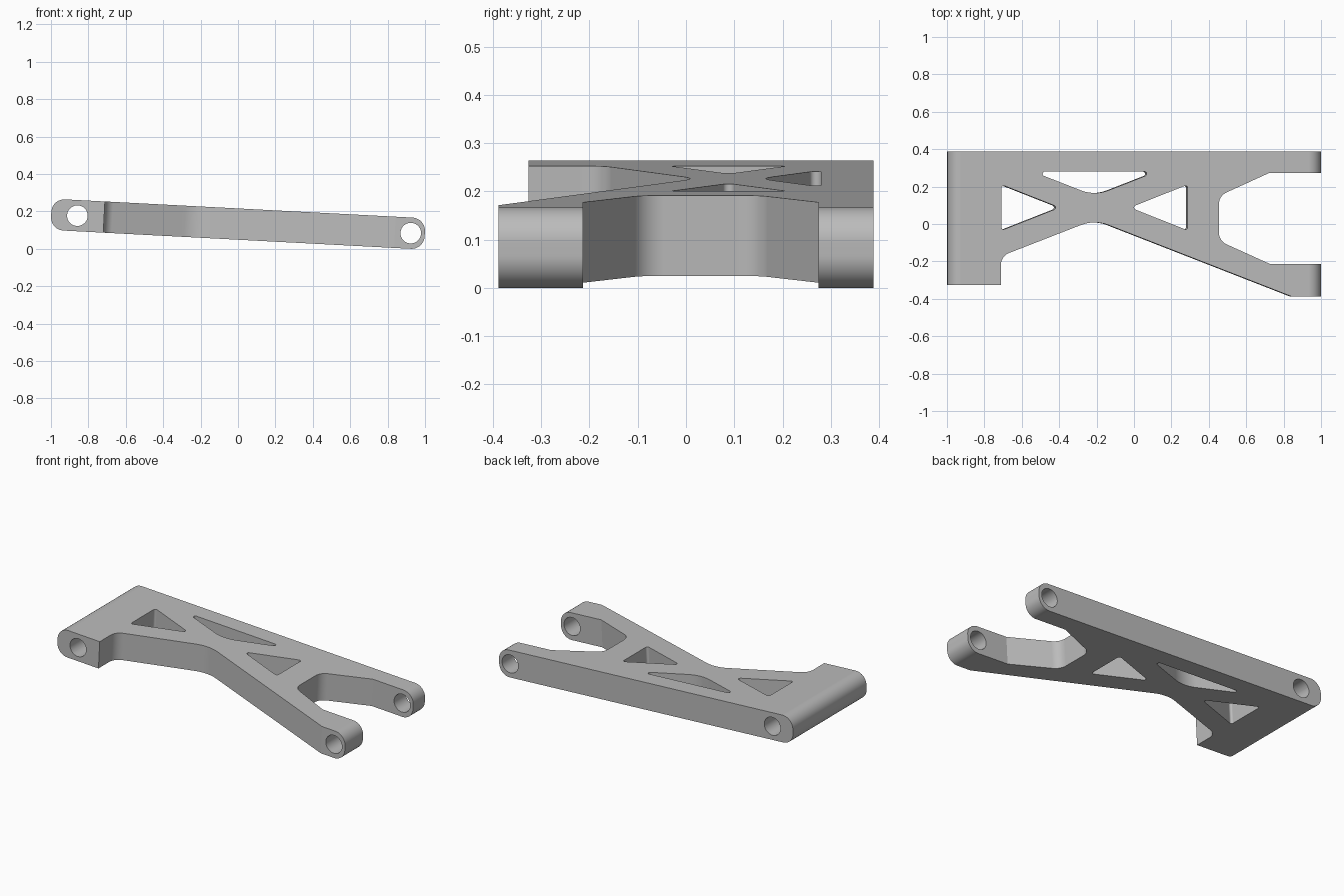
import bpy, bmesh
from math import radians, cos, sin, tan, pi, ceil
from mathutils import Vector, Matrix

old = bpy.data.objects.get("Cube")
if old:
    bpy.data.objects.remove(old, do_unlink=True)

grey = bpy.data.materials.new("plain grey")
grey.use_nodes = True
grey.diffuse_color = (0.5, 0.5, 0.5, 1)
grey.node_tree.nodes["Principled BSDF"].inputs["Base Color"].default_value = (0.5, 0.5, 0.5, 1)

THICK = 0.167
TILT = radians(3)


def fillet(corners):
    """Round each (x, y, radius) corner of a closed outline."""
    out = []
    for i, (x, y, r) in enumerate(corners):
        p = Vector((x, y))
        a = (Vector(corners[i - 1][:2]) - p).normalized()
        b = (Vector(corners[(i + 1) % len(corners)][:2]) - p).normalized()
        if r == 0:
            out.append(p)
            continue
        half = a.angle(b) / 2
        centre = p + (a + b).normalized() * r / sin(half)
        start = p + a * r / tan(half) - centre
        turn = start.angle_signed(p + b * r / tan(half) - centre)
        steps = ceil(abs(turn) / radians(7))
        for k in range(steps + 1):
            out.append(centre + Matrix.Rotation(-turn * k / steps, 2) @ start)
    return out


def prism(name, points, lo, hi, along_y=False):
    """Extrude an outline along z, or along y when it is a side profile."""
    bm = bmesh.new()
    place = (lambda p, d: (p[0], d, p[1])) if along_y else (lambda p, d: (p[0], p[1], d))
    rings = [[bm.verts.new(place(p, d)) for p in points] for d in (lo, hi)]
    for ring in rings:
        bm.faces.new(ring)
    for i in range(len(points)):
        bm.faces.new((rings[0][i - 1], rings[0][i], rings[1][i], rings[1][i - 1]))
    bmesh.ops.recalc_face_normals(bm, faces=bm.faces)
    mesh = bpy.data.meshes.new(name)
    bm.to_mesh(mesh)
    bm.free()
    mesh.materials.append(grey)
    obj = bpy.data.objects.new(name, mesh)
    bpy.context.collection.objects.link(obj)
    return obj


def cut(target, tool, operation="DIFFERENCE"):
    mod = target.modifiers.new("cut", "BOOLEAN")
    mod.operation, mod.solver, mod.object = operation, "EXACT", tool
    bpy.context.view_layer.objects.active = target
    bpy.ops.object.modifier_apply(modifier=mod.name)
    bpy.data.objects.remove(tool, do_unlink=True)


# Plan of the arm: wide bar on the left, waist, fork on the right
plan = fillet([
    (-1.1, 0.388, 0), (1.1, 0.388, 0), (1.1, 0.274, 0), (0.722, 0.274, 0),
    (0.45, 0.15, 0.07), (0.45, -0.09, 0.07), (0.722, -0.213, 0), (1.1, -0.213, 0),
    (1.1, -0.388, 0), (0.84, -0.388, 0), (-0.215, 0.023, 0.2),
    (-0.717, -0.172, 0.07), (-0.717, -0.326, 0), (-1.1, -0.326, 0)])
arm = prism("suspension_arm", plan, -0.2, 0.2)

# Side profile with rounded ends
h = THICK / 2
side = fillet([(-1, -h, 0.07), (1, -h, 0.07), (1, h, 0.07), (-1, h, 0.07)])
cut(arm, prism("side_profile", side, -0.6, 0.6, True), "INTERSECT")

# Three truss windows
windows = [
    [(-0.714, 0.21, 0.012), (-0.404, 0.088, 0.012), (-0.714, -0.034, 0.012)],
    [(0.283, 0.21, 0.012), (-0.024, 0.088, 0.012), (0.283, -0.034, 0.012)],
    [(-0.545, 0.28, 0.012), (0.115, 0.28, 0.012), (-0.215, 0.151, 0.2)]]
for w in windows:
    cut(arm, prism("window_cutter", fillet(w), -0.3, 0.3))

# Hinge pin bores along both ends
for x in (-0.86, 0.925):
    ring = [(x + 0.055 * cos(k * pi / 24), 0.055 * sin(k * pi / 24)) for k in range(48)]
    cut(arm, prism("bore_cutter", ring, -0.6, 0.6, True))

# Tilt the arm, stand it on the ground, and shade the curved walls
arm.data.transform(Matrix.Rotation(TILT, 4, "Y"))
low = min(v.co.z for v in arm.data.vertices)
arm.data.transform(Matrix.Translation((0, 0, -low)))
bpy.ops.object.select_all(action="DESELECT")
arm.select_set(True)
bpy.context.view_layer.objects.active = arm
bpy.ops.object.shade_smooth_by_angle(angle=radians(15))
weighted = arm.modifiers.new("even_shading", "WEIGHTED_NORMAL")
weighted.keep_sharp = True
